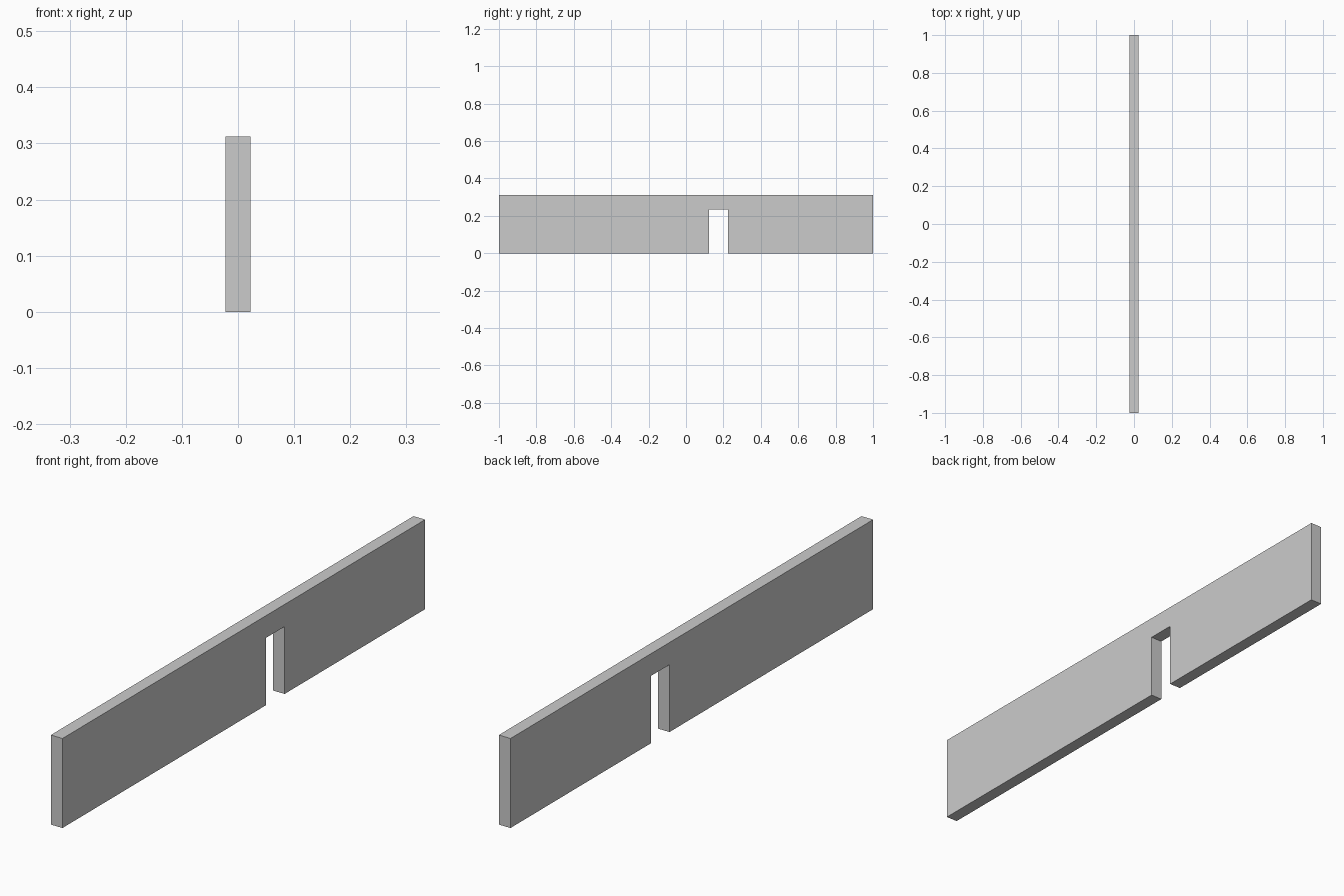
import bpy
import bmesh

if "Cube" in bpy.data.objects:
    bpy.data.objects.remove(bpy.data.objects["Cube"])

THICK = 0.045
HEIGHT = 0.3125
DOOR_Y0, DOOR_Y1, DOOR_TOP = 0.123, 0.225, 0.235

# Wall side profile (y, z) with the doorway notched out of the bottom edge
profile = [(-1, 0), (DOOR_Y0, 0), (DOOR_Y0, DOOR_TOP), (DOOR_Y1, DOOR_TOP),
           (DOOR_Y1, 0), (1, 0), (1, HEIGHT), (-1, HEIGHT)]

# Extrude the profile through the wall thickness
bm = bmesh.new()
face = bm.faces.new([bm.verts.new((-THICK / 2, y, z)) for y, z in profile])
ext = bmesh.ops.extrude_face_region(bm, geom=[face])
moved = [v for v in ext["geom"] if isinstance(v, bmesh.types.BMVert)]
bmesh.ops.translate(bm, verts=moved, vec=(THICK, 0, 0))
bmesh.ops.recalc_face_normals(bm, faces=bm.faces)

mesh = bpy.data.meshes.new("wall_with_doorway")
bm.to_mesh(mesh)
bm.free()
wall = bpy.data.objects.new("wall_with_doorway", mesh)
bpy.context.collection.objects.link(wall)
